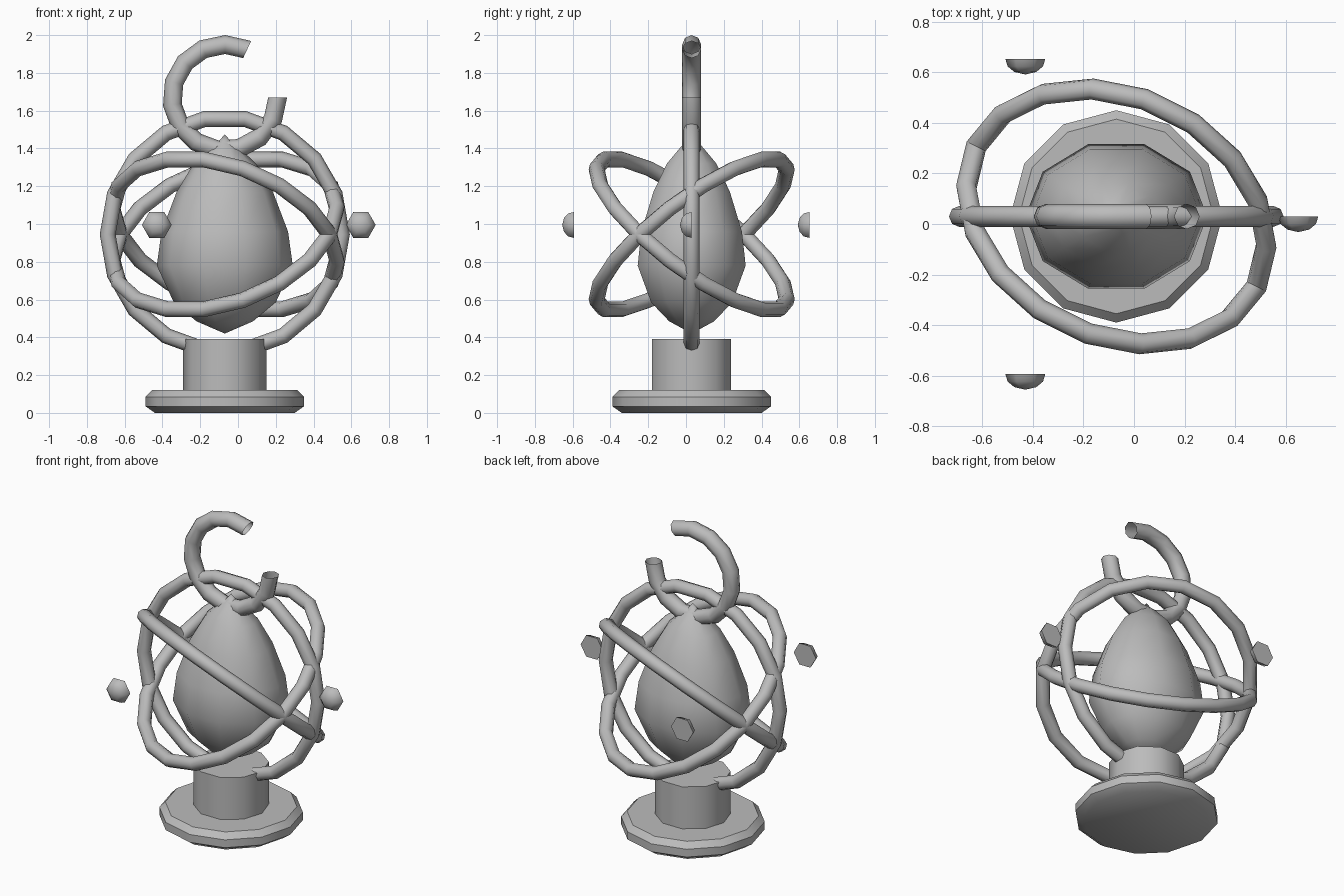
import bpy, bmesh
from math import sin, cos, pi, radians
from mathutils import Vector, Matrix

cube = bpy.data.objects.get("Cube")
if cube:
    bpy.data.objects.remove(cube)

grey = bpy.data.materials.new("plain grey")
grey.use_nodes = True
COLOUR = (0.5, 0.5, 0.5, 1)
grey.diffuse_color = COLOUR
grey.node_tree.nodes["Principled BSDF"].inputs["Base Color"].default_value = COLOUR

AXIS = Vector((-0.07, 0.03, 0))


def finish(name, bm, smooth):
    bmesh.ops.recalc_face_normals(bm, faces=bm.faces)
    mesh = bpy.data.meshes.new(name)
    bm.to_mesh(mesh)
    bm.free()
    mesh.materials.append(grey)
    obj = bpy.data.objects.new(name, mesh)
    bpy.context.collection.objects.link(obj)
    bpy.ops.object.select_all(action='DESELECT')
    obj.select_set(True)
    bpy.context.view_layer.objects.active = obj
    bpy.ops.object.shade_smooth_by_angle(angle=radians(smooth))
    return obj


def lathe(name, profile, sides, matrix, smooth):
    """Turn (radius, height) points round z; flat ends are capped."""
    bm = bmesh.new()
    rings = []
    for r, h in profile:
        if r == 0:
            rings.append([bm.verts.new((0, 0, h))] * sides)
        else:
            rings.append([bm.verts.new((r * cos(2 * pi * i / sides),
                                        r * sin(2 * pi * i / sides), h))
                          for i in range(sides)])
    for low, high in zip(rings, rings[1:]):
        for i in range(sides):
            j = (i + 1) % sides
            corners = [low[i], low[j], high[j], high[i]]
            bm.faces.new(list(dict.fromkeys(corners)))
    for (r, h), ring in ((profile[0], rings[0]), (profile[-1], rings[-1])):
        if r:
            bm.faces.new(ring)
    bm.transform(matrix)
    return finish(name, bm, smooth)


def hoop(name, centre, u, v, radius, tube, steps, sweep=2 * pi, sides=8):
    """Round tube bent along an arc in the u-v plane; open unless a full circle."""
    bm = bmesh.new()
    normal = u.cross(v)
    closed = abs(sweep) > 2 * pi - 0.01
    rings = []
    for s in range(steps if closed else steps + 1):
        a = sweep * s / steps
        out = u * cos(a) + v * sin(a)
        rings.append([bm.verts.new(centre + out * (radius + tube * cos(t)) + normal * tube * sin(t))
                      for t in (2 * pi * k / sides for k in range(sides))])
    for s in range(steps):
        one, two = rings[s], rings[(s + 1) % len(rings)]
        for k in range(sides):
            m = (k + 1) % sides
            bm.faces.new((one[k], one[m], two[m], two[k]))
    return finish(name, bm, 50)


stand = Matrix.Translation(AXIS)

# Round foot and its column
lathe("base", [(0.37, 0), (0.42, 0.035), (0.42, 0.085), (0.385, 0.12)], 12, stand, 40)
lathe("column", [(0.22, 0.1), (0.22, 0.39)], 10, stand, 40)

# Egg-shaped core, narrower from front to back
egg = [(0, 0.42), (0.15, 0.485), (0.27, 0.585), (0.36, 0.78), (0.335, 0.96),
       (0.255, 1.17), (0.165, 1.32), (0.07, 1.41), (0.03, 1.44), (0, 1.475)]
lathe("core", egg, 10, stand @ Matrix.Diagonal((1, 0.835, 1, 1)), 50)

# One upright hoop and two tilted hoops that mirror each other
X, Z = Vector((1, 0, 0)), Vector((0, 0, 1))
middle = AXIS + Z * 0.945
hoop("upright_hoop", middle, X, Z, 0.62, 0.042, 18)
for name, side in (("tilted_hoop_a", 1), ("tilted_hoop_b", -1)):
    normal = Vector((0.29, 0.58, 0.76 * side)).normalized()
    across = normal.cross(Z).normalized()
    hoop(name, middle, across, normal.cross(across), 0.62, 0.042, 18)

# Open hook at the top
hoop("top_hook", AXIS + Z * 1.67, X, -Z, 0.28, 0.05, 12, radians(295))

# Three half-round beads, domes towards the front
bead = [(0.079, 0), (0.07, 0.03), (0.043, 0.052), (0, 0.062)]
for i in range(3):
    a = 2 * pi * i / 3
    place = AXIS + Vector((0.72 * cos(a), 0.72 * sin(a), 0.995))
    lathe(f"bead_{i + 1}", bead, 6, Matrix.Translation(place) @ Matrix.Rotation(pi / 2, 4, 'X'), 62)
